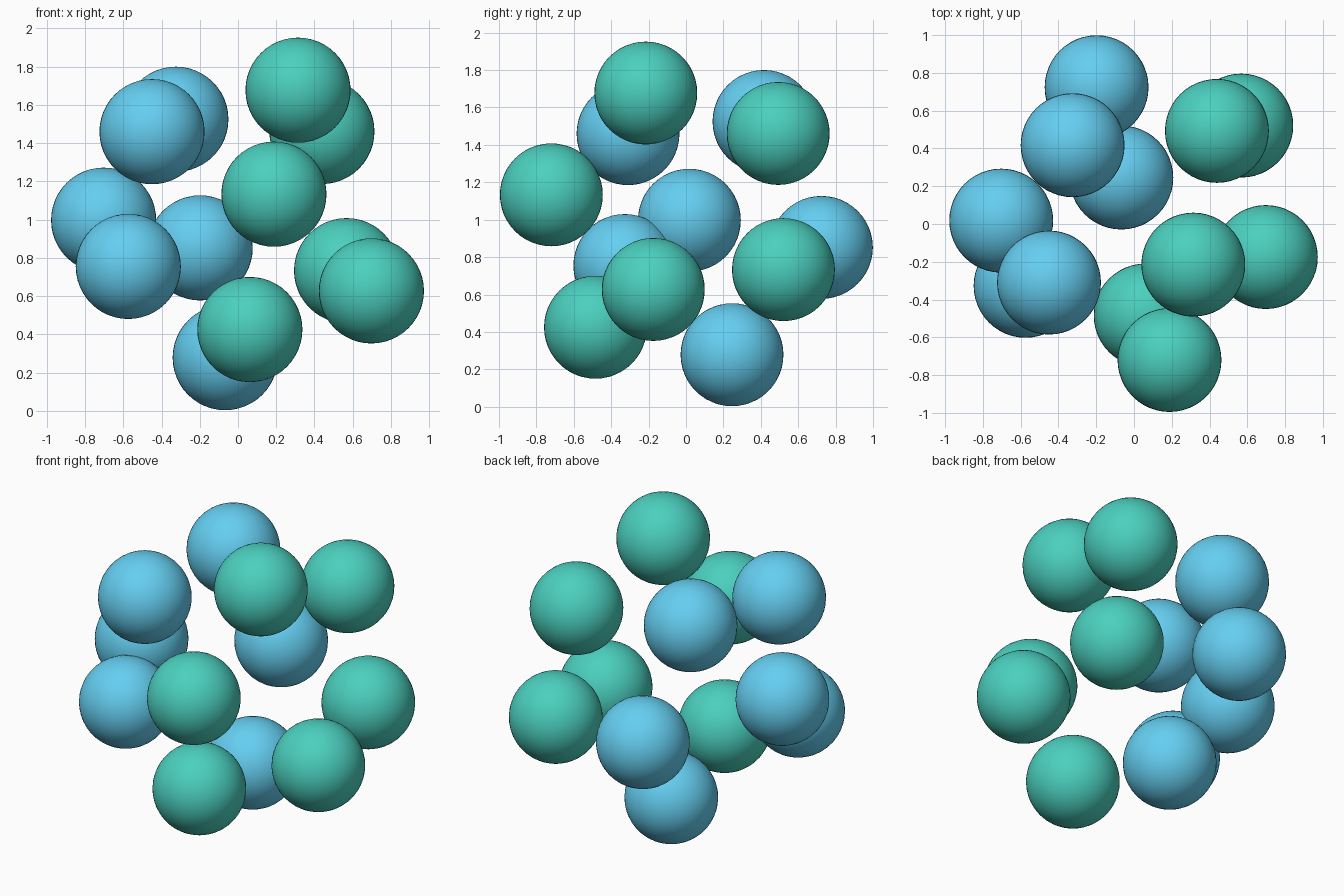
import bpy

if "Cube" in bpy.data.objects:
    bpy.data.objects.remove(bpy.data.objects["Cube"])

RADIUS = 0.275


def material(name, colour):
    mat = bpy.data.materials.new(name)
    mat.diffuse_color = (*colour, 1)
    mat.use_nodes = True
    mat.node_tree.nodes["Principled BSDF"].inputs["Base Color"].default_value = mat.diffuse_color
    return mat


def add_balls(name, mat, centres):
    for i, centre in enumerate(centres, 1):
        bpy.ops.mesh.primitive_uv_sphere_add(
            segments=48, ring_count=24, radius=RADIUS, location=centre)
        ball = bpy.context.object
        ball.name = f"{name}_{i}"
        ball.data.materials.append(mat)
        bpy.ops.object.shade_smooth()


# Blue half of the cluster
add_balls("blue_ball", material("blue", (0.13, 0.62, 0.88)), [
    (-0.325, 0.417, 1.525),
    (-0.450, -0.310, 1.460),
    (-0.703, 0.018, 0.997),
    (-0.574, -0.327, 0.755),
    (-0.198, 0.724, 0.852),
    (-0.067, 0.246, 0.278),
])

# Green half of the cluster
add_balls("green_ball", material("green", (0.07, 0.63, 0.52)), [
    (0.314, -0.215, 1.677),
    (0.439, 0.493, 1.461),
    (0.188, -0.720, 1.133),
    (0.568, 0.521, 0.733),
    (0.698, -0.175, 0.627),
    (0.062, -0.484, 0.425),
])
